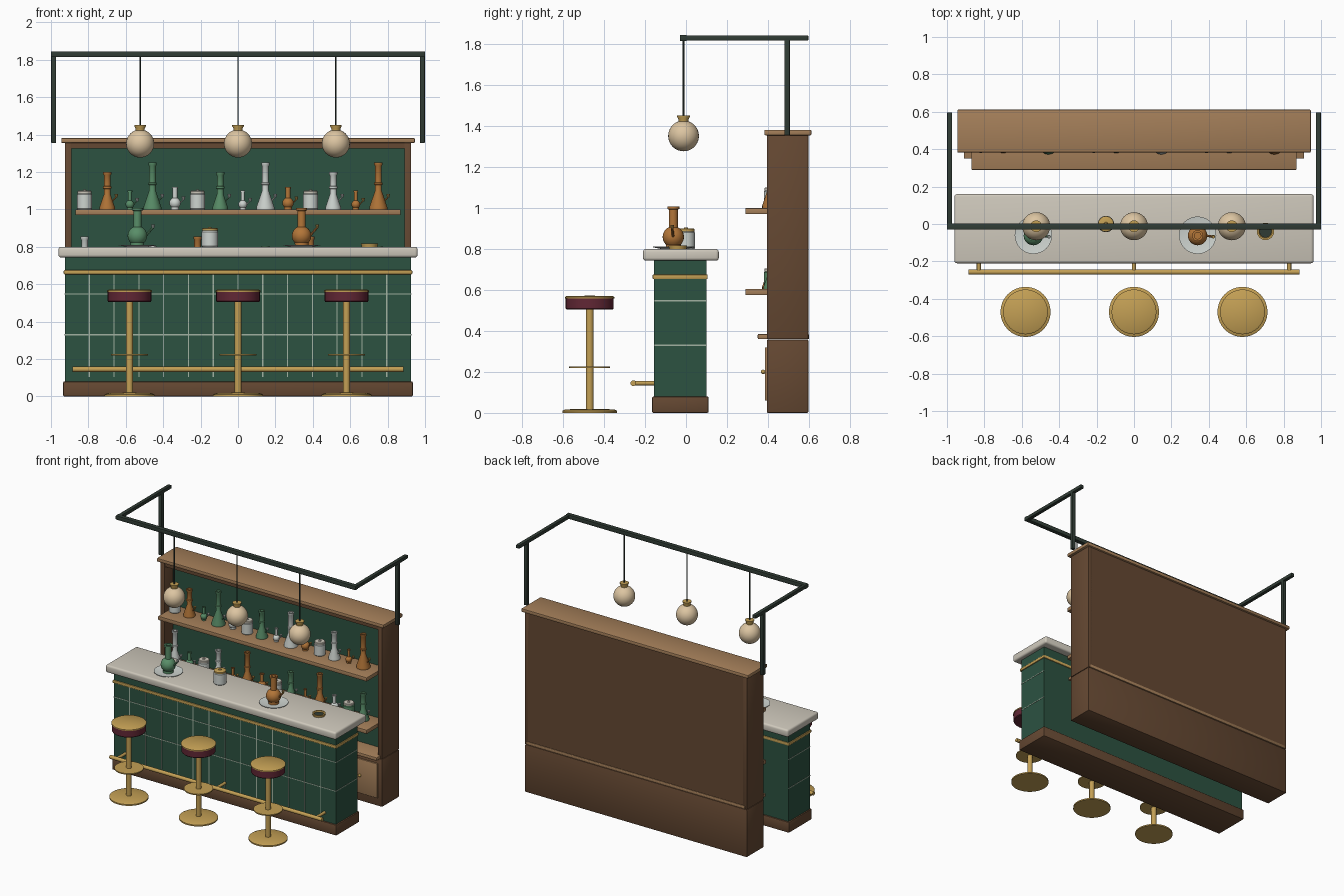
import bpy, bmesh, math
from mathutils import Vector

if "Cube" in bpy.data.objects:
    bpy.data.objects.remove(bpy.data.objects["Cube"])

def mat(name, r, g, b):
    m = bpy.data.materials.new(name)
    m.diffuse_color = (r, g, b, 1)
    m.use_nodes = True
    m.node_tree.nodes["Principled BSDF"].inputs["Base Color"].default_value = m.diffuse_color
    return m

GREEN = mat("tile_green", .025, .085, .053)
GROUT = mat("grout", .36, .45, .36)
STONE = mat("stone", .62, .58, .50)
WOOD = mat("dark_wood", .13, .065, .032)
OAK = mat("light_wood", .37, .21, .10)
BRASS = mat("brass", .55, .35, .09)
IRON = mat("dark_iron", .03, .045, .035)
LEATHER = mat("maroon_leather", .12, .02, .035)
GLOBE = mat("lamp_glass", .72, .56, .36)
W = mat("clear_glass", .62, .66, .63)
G = mat("green_glass", .10, .27, .14)
O = mat("amber_glass", .45, .18, .04)

def finish(name, bm, material, angle=35):
    bmesh.ops.recalc_face_normals(bm, faces=bm.faces)
    for f in bm.faces:
        f.smooth = True
    for e in bm.edges:
        e.smooth = len(e.link_faces) == 2 and e.calc_face_angle(0) < math.radians(angle)
    me = bpy.data.meshes.new(name)
    bm.to_mesh(me)
    bm.free()
    me.materials.append(material)
    ob = bpy.data.objects.new(name, me)
    bpy.context.collection.objects.link(ob)
    return ob

def box(name, x, y, z, material, bevel=0.0, seg=2):
    """x, y, z are (min, max) pairs"""
    bm = bmesh.new()
    bmesh.ops.create_cube(bm, size=1)
    for v in bm.verts:
        v.co = [lo + (c + .5) * (hi - lo) for c, (lo, hi) in zip(v.co, (x, y, z))]
    if bevel:
        bmesh.ops.bevel(bm, geom=bm.edges[:], offset=bevel, segments=seg, profile=.5, affect='EDGES')
    return finish(name, bm, material)

def lathe(name, profile, at, material, n=24):
    """revolve (radius, height) points about a vertical axis"""
    bm = bmesh.new()
    vs = [bm.verts.new((r, 0, z)) for r, z in profile]
    es = [bm.edges.new(p) for p in zip(vs, vs[1:])]
    bmesh.ops.spin(bm, geom=vs + es, cent=(0, 0, 0), axis=(0, 0, 1), angle=2 * math.pi, steps=n)
    bmesh.ops.remove_doubles(bm, verts=bm.verts, dist=1e-5)
    ob = finish(name, bm, material)
    ob.location = at
    return ob

def disc(name, r, z0, z1, at, material, n=32):
    return lathe(name, [(0, z0), (r, z0), (r, z1), (0, z1)], at, material, n)

def rod(name, a, b, r, material, n=12):
    a, b = Vector(a), Vector(b)
    ob = disc(name, r, 0, (b - a).length, a, material, n)
    ob.rotation_mode = 'QUATERNION'
    ob.rotation_quaternion = (b - a).to_track_quat('Z', 'Y')
    return ob

def arc(r, zc, a0, a1, n=10):
    """profile points on a circle, angles in degrees from straight down"""
    return [(r * math.sin(math.radians(a0 + (a1 - a0) * i / n)),
             zc - r * math.cos(math.radians(a0 + (a1 - a0) * i / n))) for i in range(n + 1)]

# Counter
box("counter_plinth", (-.935, .935), (-.165, .11), (0, .08), WOOD, .006)
box("counter_body", (-.925, .925), (-.155, .1), (.07, .75), GREEN)
box("counter_top", (-.96, .96), (-.21, .16), (.743, .8), STONE, .014, 3)
box("counter_brass_band", (-.932, .932), (-.163, .106), (.653, .675), BRASS, .004)
for z in (.33, .547):
    box("grout_row", (-.927, .927), (-.157, .098), (z - .003, z + .003), GROUT)
for i in range(-6, 7):
    box("grout_column", (i * .1325 - .003, i * .1325 + .003), (-.157, -.15), (.105, .653), GROUT)

# Foot rail
rod("foot_rail", (-.885, -.257, .145), (.885, -.257, .145), .014, BRASS, 16)
for x in (-.83, 0, .83):
    rod("foot_rail_bracket", (x, -.257, .145), (x, -.15, .145), .011, BRASS)

# Stools
for x in (-.58, 0, .58):
    p = (x, -.47, 0)
    lathe("stool_base", [(0, 0), (.134, 0), (.134, .01), (.12, .017), (.03, .02), (0, .02)], p, BRASS, 32)
    disc("stool_post", .019, .015, .51, p, BRASS, 16)
    disc("stool_footrest", .1, .219, .227, p, BRASS)
    lathe("stool_seat", [(0, .505), (.113, .505), (.117, .51), (.117, .56), (0, .56)], p, LEATHER, 32)
    lathe("stool_seat_cap", [(0, .558), (.12, .558), (.12, .566), (.112, .571), (0, .572)], p, BRASS, 32)

# Back cabinet
box("lower_cabinet", (-.925, .925), (.395, .597), (0, .358), WOOD, .005)
box("cabinet_ledge", (-.91, .91), (.35, .601), (.36, .385), OAK, .005)
for s in (-1, 1):
    box("cabinet_side", sorted((s * .89, s * .925)), (.395, .597), (.36, 1.357), WOOD, .003)
box("cabinet_back", (-.9, .9), (.52, .597), (.36, 1.357), WOOD)
box("cabinet_header", (-.9, .9), (.4, .53), (1.325, 1.357), WOOD)
box("green_back_panel", (-.89, .89), (.5, .525), (.38, 1.33), GREEN)
box("cabinet_cornice", (-.945, .945), (.382, .612), (1.355, 1.382), OAK, .006)
for z in (.605, 1.0):
    box("shelf", (-.87, .87), (.29, .51), (z - .03, z), OAK, .004)
for i in range(6):
    x = -.75 + i * .3
    box("drawer_front", (x - .14, x + .14), (.385, .4), (.06, .32), OAK, .004)
    knob = lathe("drawer_knob", arc(.011, 0, 0, 180, 8), (x, .376, .2), BRASS, 12)

# Glassware
def water_pipe(name, profile, p, m, stem, scale=1):
    lathe(name, profile, p, m)
    r, z = stem
    a = Vector(p) + Vector((r, 0, z))
    b = a + Vector((.03, -.004, .035)) * scale
    rod(name + "_stem", a, b, .0045 * scale, m, 8)
    lathe(name + "_bowl", [(0, -.004), (.006, -.004), (.01, .014), (.006, .014), (0, .004)],
          b, BRASS if m is O else W, 10)

def flask(p, m, r, h):
    k = .4 * h
    water_pipe("cone_flask", [(0, 0), (r, 0), (r, .012), (.018, k), (.018, k + .03), (.023, k + .033),
               (.023, k + .042), (.018, k + .045), (.018, h - .018), (.022, h - .012), (.022, h), (.014, h), (.014, h - .03), (0, h - .03)],
               p, m, (r * .6, .04), .8)

def bulb(p, m, r, h, scale=.7):
    t = r * .42
    water_pipe("round_flask", [(0, 0), (r * .7, 0), (r * .7, .006)] + arc(r, r + .004, 45, 155, 10) +
               [(t, h - r * .3), (t * 1.35, h - r * .25), (t * 1.35, h), (t * .8, h), (t * .8, h - .02), (0, h - .02)],
               p, m, (r * .8, r), scale)

def jar(p, m, r=.04):
    lathe("jar", [(0, 0), (r - .003, 0), (r, .004), (r, .08), (r - .006, .088), (0, .088)], p, m)
    lathe("jar_lid", [(0, .086), (r * .95, .086), (r * .95, .097), (r * .85, .1), (.01, .1),
                      (.008, .106), (0, .106)], p, BRASS if r > .041 else STONE)

KINDS = [jar, lambda p, m: flask(p, m, .041, .2), lambda p, m: bulb(p, m, .023, .1),
         lambda p, m: flask(p, m, .048, .25), lambda p, m: bulb(p, m, .03, .12)]
ROWS = [(1.0, 0, [W, O, G, G, W, W, G, W, W, O, W, W, O, O]),
        (.605, 3, [W, G, W, W, O, O, O, W, G, O, O, W, G, G])]
for z, shift, colours in ROWS:
    for i, c in enumerate(colours):
        KINDS[(i + shift) % 5]((-.82 + i * .1208, .42, z), c)

# Things on the counter
for x, m in ((-.538, G), (.34, O)):
    lathe("plate", [(0, .8), (.06, .8), (.1, .808), (.1, .811), (.06, .804), (0, .804)], (x, -.06, 0), W, 32)
    bulb((x, -.062, .803), m, .052, .205, 1.4)
jar((-.15, 0, .8), W, .044)
lathe("ashtray", [(0, .8), (.042, .8), (.046, .818), (.036, .818), (.03, .806), (0, .806)], (.703, -.04, 0), BRASS)
disc("ashtray_well", .033, .805, .81, (.703, -.04, 0), IRON, 20)

# Overhead frame
box("frame_front_bar", (-1, 1), (-.03, .003), (1.815, 1.845), IRON, .003)
for s in (-1, 1):
    xs = sorted((s * .972, s * .999))
    box("frame_side_arm", xs, (-.02, .597), (1.817, 1.843), IRON, .003)
    box("frame_post", xs, (.48, .507), (1.355, 1.825), IRON, .003)

# Pendant lamps
for x in (-.523, 0, .523):
    p = (x, -.012, 0)
    lathe("lamp_globe", arc(.075, 1.352, 0, 180, 20), p, GLOBE, 32)
    lathe("lamp_cap", [(0, 1.415), (.024, 1.415), (.024, 1.432), (.031, 1.445), (.031, 1.452), (0, 1.452)], p, BRASS)
    disc("lamp_cord", .004, 1.45, 1.82, p, IRON, 8)
